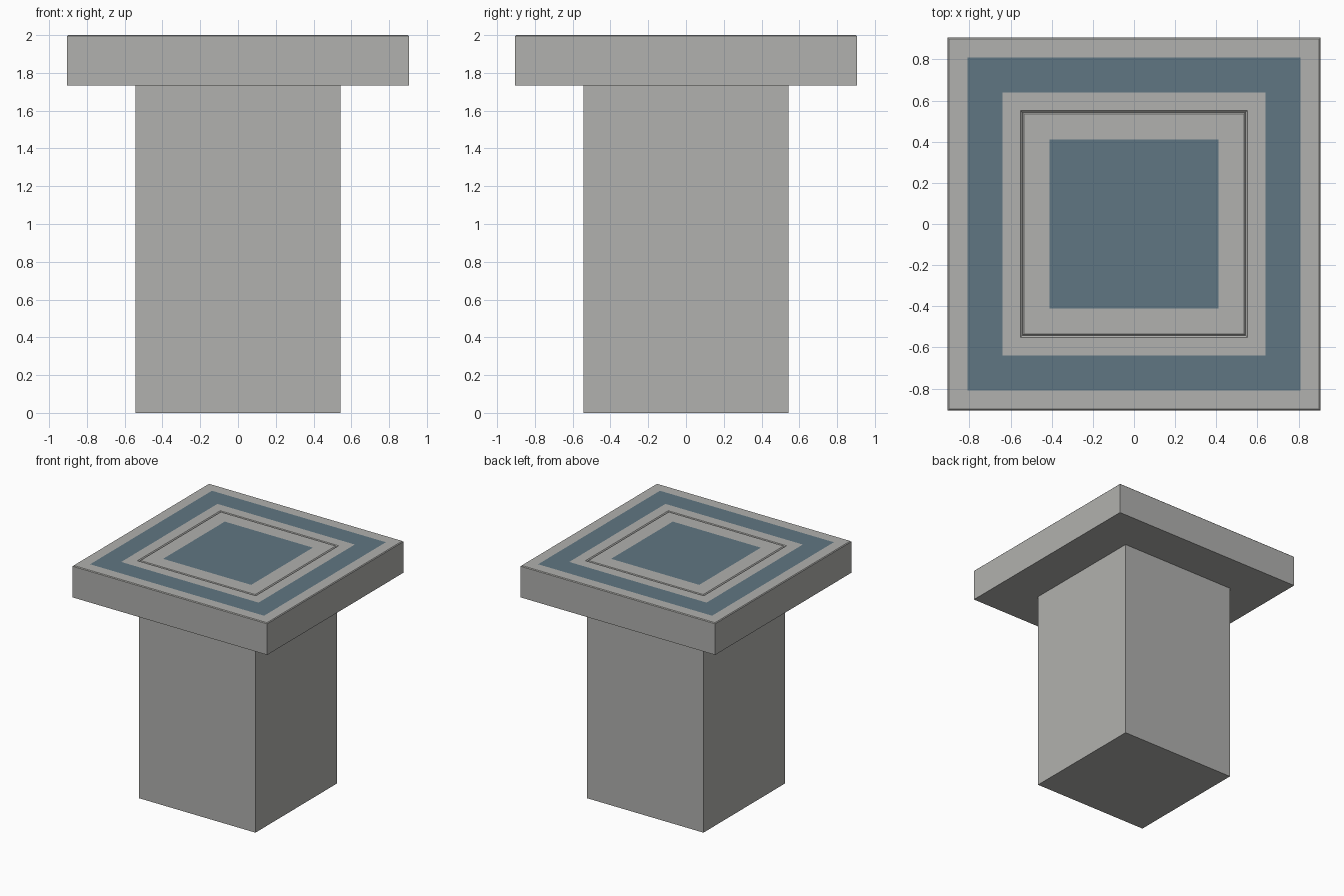
import bpy, bmesh

if "Cube" in bpy.data.objects:
    bpy.data.objects.remove(bpy.data.objects["Cube"])


def flat_colour(name, rgb):
    mat = bpy.data.materials.new(name)
    mat.diffuse_color = (*rgb, 1.0)
    mat.use_nodes = True
    mat.node_tree.nodes["Principled BSDF"].inputs["Base Color"].default_value = mat.diffuse_color
    return mat


STONE = flat_colour("stone grey", (0.44, 0.44, 0.425))
BLUE = flat_colour("slate blue", (0.117, 0.181, 0.223))


def square_loft(name, rings):
    """Stack square rings (half width, z, material index of the band leading to it)."""
    bm = bmesh.new()
    loops = [[bm.verts.new((sx * h, sy * h, z))
              for sx, sy in ((-1, -1), (1, -1), (1, 1), (-1, 1))]
             for h, z, _ in rings]
    bm.faces.new(loops[0][::-1])
    for (a, b), (_, _, mat) in zip(zip(loops, loops[1:]), rings[1:]):
        for i in range(4):
            j = (i + 1) % 4
            bm.faces.new((a[i], a[j], b[j], b[i])).material_index = mat
    # closing face takes the material of the last entry's partner: blue only on the cap
    cap = bm.faces.new(loops[-1])
    cap.material_index = 1 if name == "cap_slab" else 0
    mesh = bpy.data.meshes.new(name)
    bm.to_mesh(mesh)
    bm.free()
    mesh.materials.append(STONE)
    mesh.materials.append(BLUE)
    obj = bpy.data.objects.new(name, mesh)
    bpy.context.collection.objects.link(obj)
    return obj


# Square column
square_loft("column", [(0.543, 0.0, 0), (0.543, 1.732, 0)])

# Cap slab: chamfered rim, blue border band, V groove and blue centre panel
square_loft("cap_slab", [
    (0.906, 1.732, 0), (0.906, 1.994, 0), (0.900, 2.0, 0),
    (0.81, 2.0, 0), (0.64, 2.0, 1),
    (0.551, 2.0, 0), (0.543, 1.992, 0), (0.535, 2.0, 0),
    (0.41, 2.0, 0),
])
